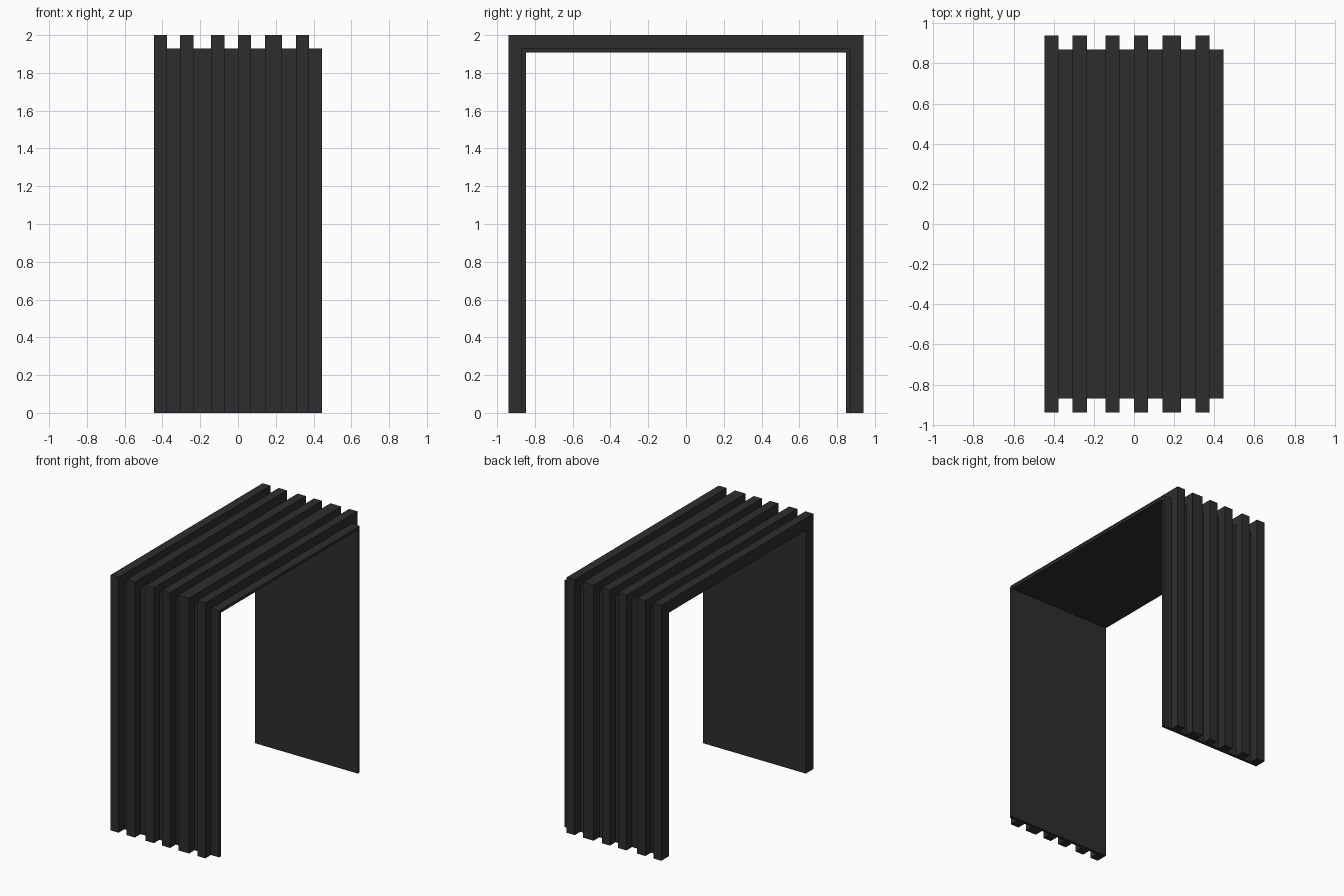
import bpy
import bmesh

cube = bpy.data.objects.get("Cube")
if cube:
    bpy.data.objects.remove(cube, do_unlink=True)

# Single dark finish
charcoal = bpy.data.materials.new("charcoal")
charcoal.use_nodes = True
colour = (0.027, 0.027, 0.027, 1)
charcoal.diffuse_color = colour
charcoal.node_tree.nodes["Principled BSDF"].inputs["Base Color"].default_value = colour


def arch(name, x0, x1, outer, inner):
    """Square arch extruded along x; outer and inner are (half depth, height)."""
    (oy, oz), (iy, iz) = outer, inner
    profile = [(-oy, 0), (-oy, oz), (oy, oz), (oy, 0),
               (iy, 0), (iy, iz), (-iy, iz), (-iy, 0)]
    bm = bmesh.new()
    face = bm.faces.new([bm.verts.new((x0, y, z)) for y, z in profile])
    swept = bmesh.ops.extrude_face_region(bm, geom=[face], use_keep_orig=True)
    moved = [g for g in swept["geom"] if isinstance(g, bmesh.types.BMVert)]
    bmesh.ops.translate(bm, verts=moved, vec=(x1 - x0, 0, 0))
    bmesh.ops.recalc_face_normals(bm, faces=bm.faces)
    mesh = bpy.data.meshes.new(name)
    bm.to_mesh(mesh)
    bm.free()
    mesh.materials.append(charcoal)
    obj = bpy.data.objects.new(name, mesh)
    bpy.context.collection.objects.link(obj)
    return obj


OUTER = (0.94, 2.0)
FLOOR = (0.87, 1.93)
INNER = (0.847, 1.907)

# Thin backing panel bent over three sides
arch("backing_panel", -0.445, 0.445, FLOOR, INNER)

# Raised slats wrapping the outside; spacing is slightly irregular
slats = [(-0.445, -0.376), (-0.306, -0.235), (-0.142, -0.071),
         (0, 0.07), (0.142, 0.234), (0.306, 0.375)]
for i, (left, right) in enumerate(slats, 1):
    arch(f"slat_{i}", left, right, OUTER, FLOOR)
